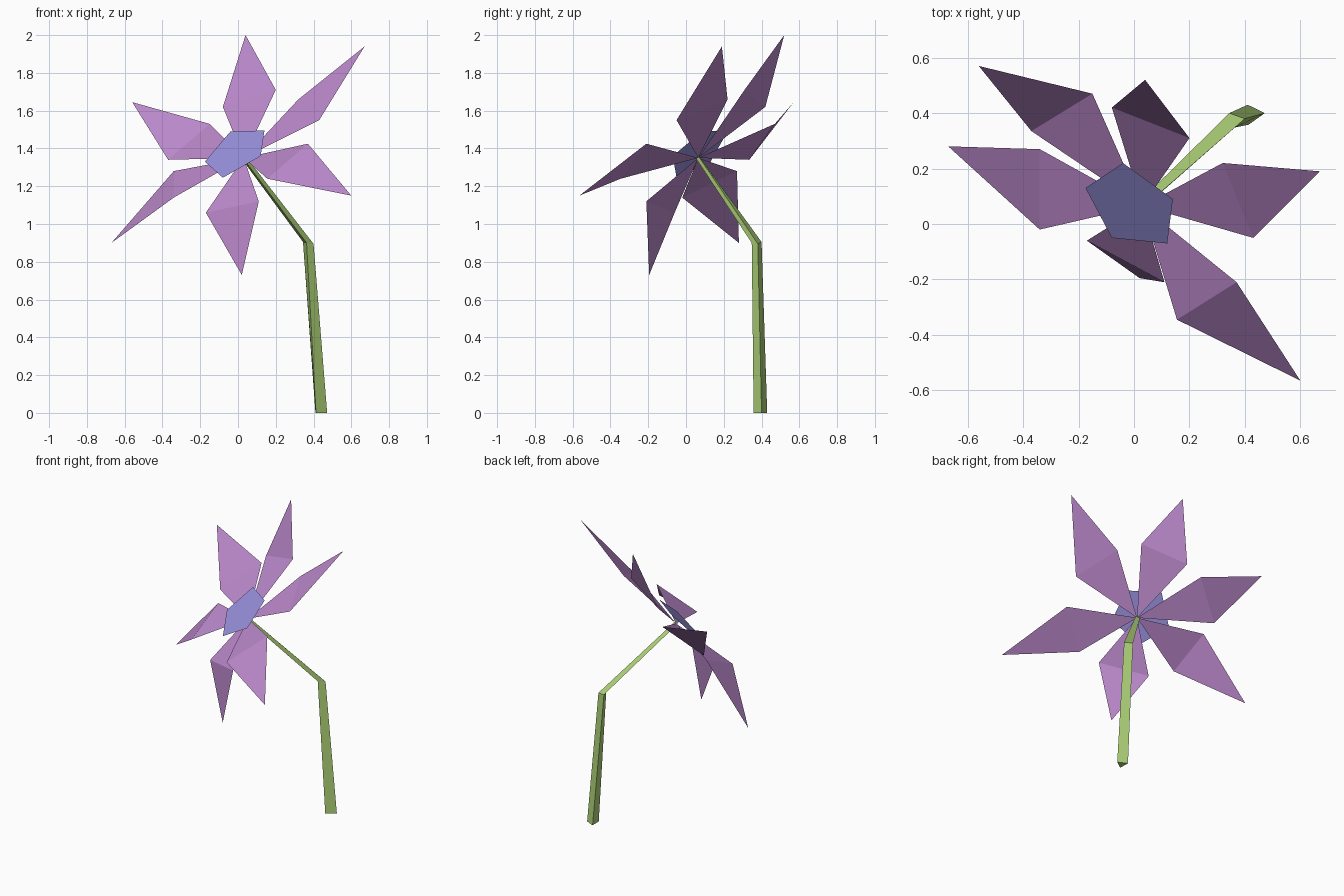
import bpy
import bmesh
from mathutils import Vector

if "Cube" in bpy.data.objects:
    bpy.data.objects.remove(bpy.data.objects["Cube"])


def material(name, color):
    m = bpy.data.materials.new(name)
    m.diffuse_color = (*color, 1)
    m.use_nodes = True
    m.node_tree.nodes["Principled BSDF"].inputs["Base Color"].default_value = m.diffuse_color
    return m


def build(name, verts, faces, mat, facing=None):
    """Flat-faced mesh; open sheets are turned towards 'facing'."""
    bm = bmesh.new()
    vs = [bm.verts.new(v) for v in verts]
    for f in faces:
        bm.faces.new([vs[i] for i in f])
    bm.normal_update()
    if facing:
        for f in bm.faces:
            if f.normal.dot(facing) < 0:
                f.normal_flip()
    else:
        bmesh.ops.recalc_face_normals(bm, faces=bm.faces[:])
    mesh = bpy.data.meshes.new(name)
    bm.to_mesh(mesh)
    bm.free()
    mesh.materials.append(mat)
    obj = bpy.data.objects.new(name, mesh)
    bpy.context.collection.objects.link(obj)
    return obj


lilac = material("lilac petal", (0.50, 0.25, 0.60))
blue = material("blue violet centre", (0.31, 0.28, 0.72))
green = material("leaf green stem", (0.43, 0.65, 0.19))

heart = Vector((0.03, 0.065, 1.35))        # where petals and stem meet
facing = Vector((-0.2, -0.75, 0.6))        # direction the flower looks

# Petals: kites from the heart, folded across the widest line (side, tip, side)
petals = [
    ((-0.08, 0.42, 1.62), (0.04, 0.52, 2.00), (0.20, 0.31, 1.71)),
    ((0.32, 0.22, 1.66), (0.67, 0.19, 1.94), (0.43, -0.05, 1.55)),
    ((0.37, -0.21, 1.425), (0.60, -0.565, 1.15), (0.155, -0.345, 1.24)),
    ((0.11, -0.21, 1.12), (0.02, -0.195, 0.73), (-0.17, -0.06, 1.06)),
    ((-0.34, -0.02, 1.14), (-0.67, 0.28, 0.90), (-0.34, 0.27, 1.28)),
    ((-0.37, 0.335, 1.34), (-0.56, 0.57, 1.645), (-0.15, 0.47, 1.53)),
]
for i, (a, tip, b) in enumerate(petals):
    build(f"petal_{i + 1}", [heart, a, tip, b], [(0, 1, 3), (1, 2, 3)], lilac, facing)

# Centre: flat five-sided plate in front of the petals
build("flower_centre",
      [(-0.04, 0.22, 1.49), (0.14, 0.09, 1.495), (0.12, -0.07, 1.36),
       (-0.08, -0.05, 1.245), (-0.175, 0.13, 1.33)],
      [(0, 1, 2, 3, 4)], blue, facing)

# Stem: three-sided tube, bent once and tapering into the heart
rings = [
    [(0.41, 0.43, 0), (0.472, 0.40, 0), (0.413, 0.358, 0)],
    [(0.344, 0.40, 0.905), (0.40, 0.38, 0.895), (0.363, 0.348, 0.90)],
    [heart + Vector(o) for o in ((-0.014, 0.012, 0), (0.014, 0.004, 0.004), (-0.004, -0.014, 0))],
]
faces = [(3 * r + k, 3 * r + (k + 1) % 3, 3 * r + 3 + (k + 1) % 3, 3 * r + 3 + k)
         for r in range(2) for k in range(3)]
build("stem", [v for ring in rings for v in ring], faces + [(0, 2, 1), (6, 7, 8)], green)
